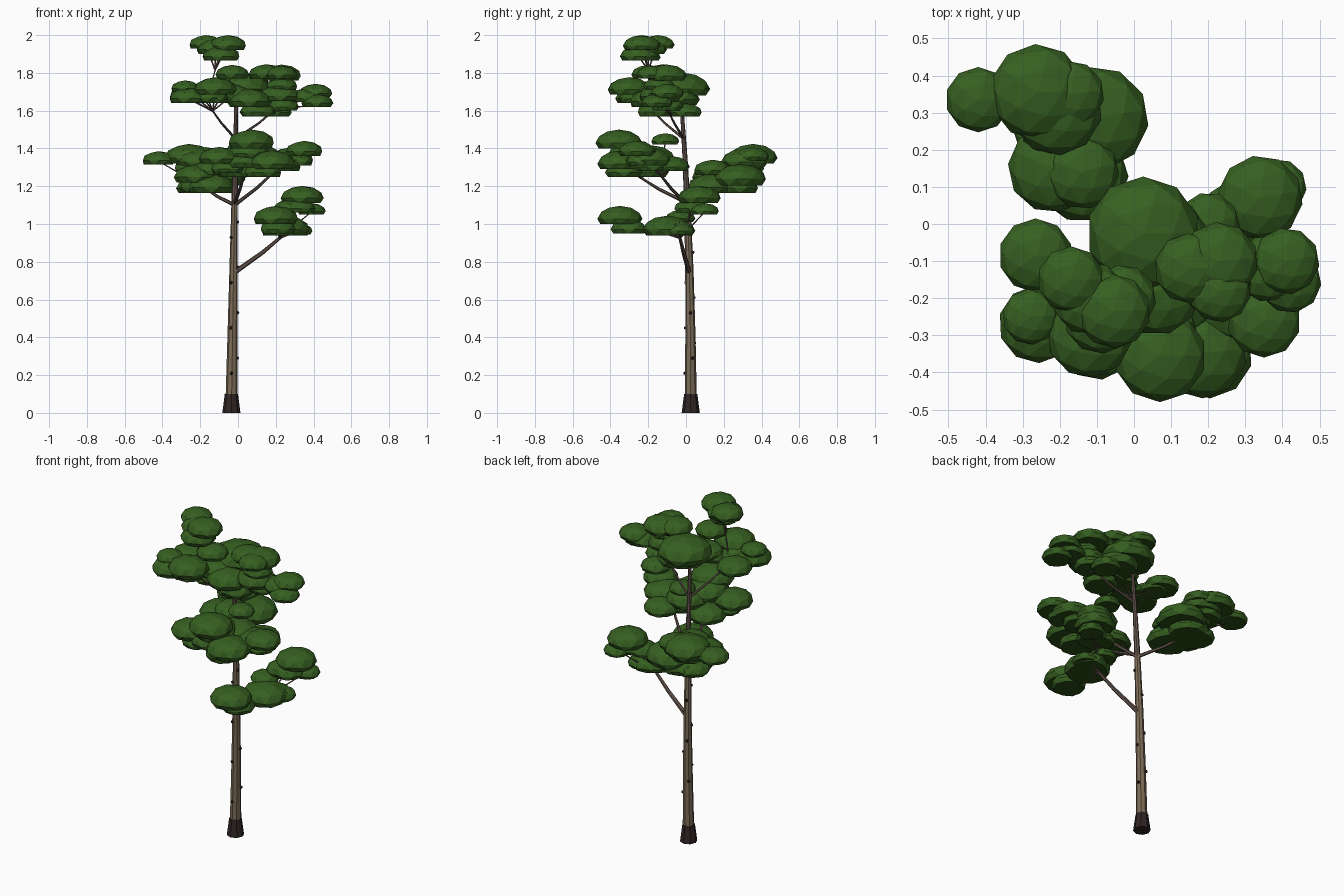
import bpy, bmesh, math
from mathutils import Vector

if "Cube" in bpy.data.objects:
    bpy.data.objects.remove(bpy.data.objects["Cube"])


def material(name, rgb):
    m = bpy.data.materials.new(name)
    m.diffuse_color = (*rgb, 1)
    m.use_nodes = True
    m.node_tree.nodes["Principled BSDF"].inputs["Base Color"].default_value = m.diffuse_color
    return m


LEAF = material("leaf_green", (0.037, 0.115, 0.015))
SHADE = material("underside_green", (0.022, 0.07, 0.007))
BARK = material("tan_bark", (0.2, 0.15, 0.095))
TWIG = material("red_brown_bark", (0.13, 0.092, 0.075))
DARK = material("dark_bark", (0.03, 0.018, 0.018))


def finish(name, bm, *mats):
    bmesh.ops.recalc_face_normals(bm, faces=bm.faces)
    me = bpy.data.meshes.new(name)
    bm.to_mesh(me)
    bm.free()
    for m in mats:
        me.materials.append(m)
    ob = bpy.data.objects.new(name, me)
    bpy.context.collection.objects.link(ob)


def tube(bm, path, sides):
    """Tapered tube through (point, radius) pairs, with level rings if near upright."""
    rings = []
    d = (path[-1][0] - path[0][0]).normalized()
    if d.z > .98:
        d = Vector((0, 0, 1))
    u = d.cross(Vector((0, 1, 0))).normalized()
    v = d.cross(u)
    for p, r in path:
        angles = [2 * math.pi * k / sides for k in range(sides)]
        rings.append([bm.verts.new(p + r * (u * math.cos(t) + v * math.sin(t))) for t in angles])
    for lo, hi in zip(rings, rings[1:]):
        for k in range(sides):
            j = (k + 1) % sides
            bm.faces.new((lo[k], lo[j], hi[j], hi[k]))
    bm.faces.new(rings[0])
    bm.faces.new(rings[-1])


def trunk_at(z):
    """Centre and radius of the gently bowed trunk at height z."""
    t = z / 1.65
    return Vector((-.035 + .025 * t, .025 - .05 * t ** 2.5, z)), .033 - .024 * t


# Trunk, redder towards the top
bm = bmesh.new()
tube(bm, [trunk_at(z) for z in (.09, .4, .75, 1.1, 1.35, 1.65)], 8)
for f in bm.faces:
    f.material_index = int(f.calc_center_median().z > 1.15)
finish("trunk", bm, BARK, TWIG)

# Flared root collar
bm = bmesh.new()
tube(bm, [(Vector((-.035, .025, 0)), .048), (Vector((-.035, .025, .1)), .035)], 8)
finish("root_collar", bm, DARK)

# Small dark knots spiralling up the trunk
bm = bmesh.new()
for i in range(11):
    c, r = trunk_at(.21 + .08 * i)
    t = math.radians(265 + 115 * i)
    new = bmesh.ops.create_icosphere(bm, subdivisions=1, radius=.01)["verts"]
    bmesh.ops.translate(bm, verts=new, vec=c + r * Vector((math.cos(t), math.sin(t), 0)))
finish("knots", bm, DARK)


def pad(bm, x, y, z, r, turn):
    """Squashed faceted dome with its underside cut flat at height z."""
    c, s = math.cos(turn), math.sin(turn)
    new = bmesh.ops.create_icosphere(bm, subdivisions=2, radius=1)["verts"]
    for v in new:
        h = max(.57 * v.co.z, -.23) + .23
        v.co = (x + r * (c * v.co.x - s * v.co.y), y + r * (s * v.co.x + c * v.co.y), z + r * h)
    # flat underside faces take the darker green
    for f in {f for v in new for f in v.link_faces}:
        f.material_index = int(f.calc_center_median().z < z + .02 * r)


def bough(name, root, r, *pads):
    """Branch from the root to the middle of its pads, with a twig to each pad."""
    centre = sum((Vector(p[:3]) for p in pads), Vector()) / len(pads)
    low = min(p[2] for p in pads)
    tip = Vector((centre.x, centre.y, max(low, centre.z - .04)))
    fork = root.lerp(tip, .5) - Vector((0, 0, .01))
    wood, leaves = bmesh.new(), bmesh.new()
    tube(wood, [(root, r * .6), (fork, r * .5), (tip, r * .3)], 6)
    for i, (x, y, z, size) in enumerate(pads):
        tube(wood, [(fork.lerp(tip, .6), .005), (Vector((x, y, z + .2 * size)), .003)], 5)
        pad(leaves, x, y, z, size, 1.3 * i)
        if size >= .1:
            # smaller pad tucked below, towards the middle
            inward = (centre - Vector((x, y, 0))).to_2d().normalized() * .4 * size
            pad(leaves, x + inward.x, y + inward.y, max(z - .05, low), .8 * size, 1.3 * i + .6)
    finish(name + "_branch", wood, TWIG)
    finish(name + "_foliage", leaves, LEAF, SHADE)


# Each bough: starting point and thickness, then pads as x, y, underside height, radius
bough("low", *trunk_at(.74), (.25, -.1, .94, .13), (.2, -.35, 1.0, .12), (.2, -.03, 1.01, .08),
      (.32, -.03, .945, .075), (.34, .07, 1.11, .115), (.39, .1, 1.05, .075),
      (.27, .03, 1.06, .085))
bough("back", *trunk_at(1.1), (-.42, .335, 1.315, .088), (-.26, .355, 1.32, .13),
      (-.21, .31, 1.3, .125), (-.17, .35, 1.335, .09), (-.1, .285, 1.205, .14),
      (-.22, .15, 1.22, .12), (-.14, .14, 1.26, .1), (-.14, .13, 1.165, .125),
      (-.18, .25, 1.165, .125))
bough("front", *trunk_at(1.11), (.07, -.355, 1.4, .125), (.18, -.345, 1.29, .125),
      (0, -.2, 1.25, .11), (-.1, -.31, 1.32, .11), (.05, -.28, 1.35, .12))
bough("front_right", *trunk_at(1.1), (.35, -.26, 1.36, .1), (.22, -.08, 1.28, .1),
      (.28, -.2, 1.31, .12), (.12, -.18, 1.32, .12), (.1, -.11, 1.42, .075))
bough("upper_left", *trunk_at(1.45), (-.265, -.085, 1.65, .1), (-.26, -.27, 1.64, .105),
      (-.28, -.25, 1.7, .075), (-.12, -.3, 1.685, .115), (-.03, -.2, 1.77, .09),
      (-.16, -.26, 1.645, .1), (-.03, -.15, 1.66, .1))
bough("upper_right", *trunk_at(1.45), (.025, -.025, 1.68, .153), (.15, -.12, 1.77, .095),
      (.23, -.1, 1.76, .105), (.23, -.18, 1.77, .085), (.41, -.1, 1.67, .09),
      (.42, -.155, 1.62, .085), (.2, 0, 1.57, .085), (.06, -.18, 1.62, .12),
      (.22, -.14, 1.65, .11), (.36, -.12, 1.645, .09))
bough("crown", Vector((-.17, -.17, 1.64)), .008, (-.17, -.15, 1.928, .09),
      (-.055, -.235, 1.92, .1), (-.09, -.25, 1.865, .1), (-.12, -.2, 1.9, .1))
